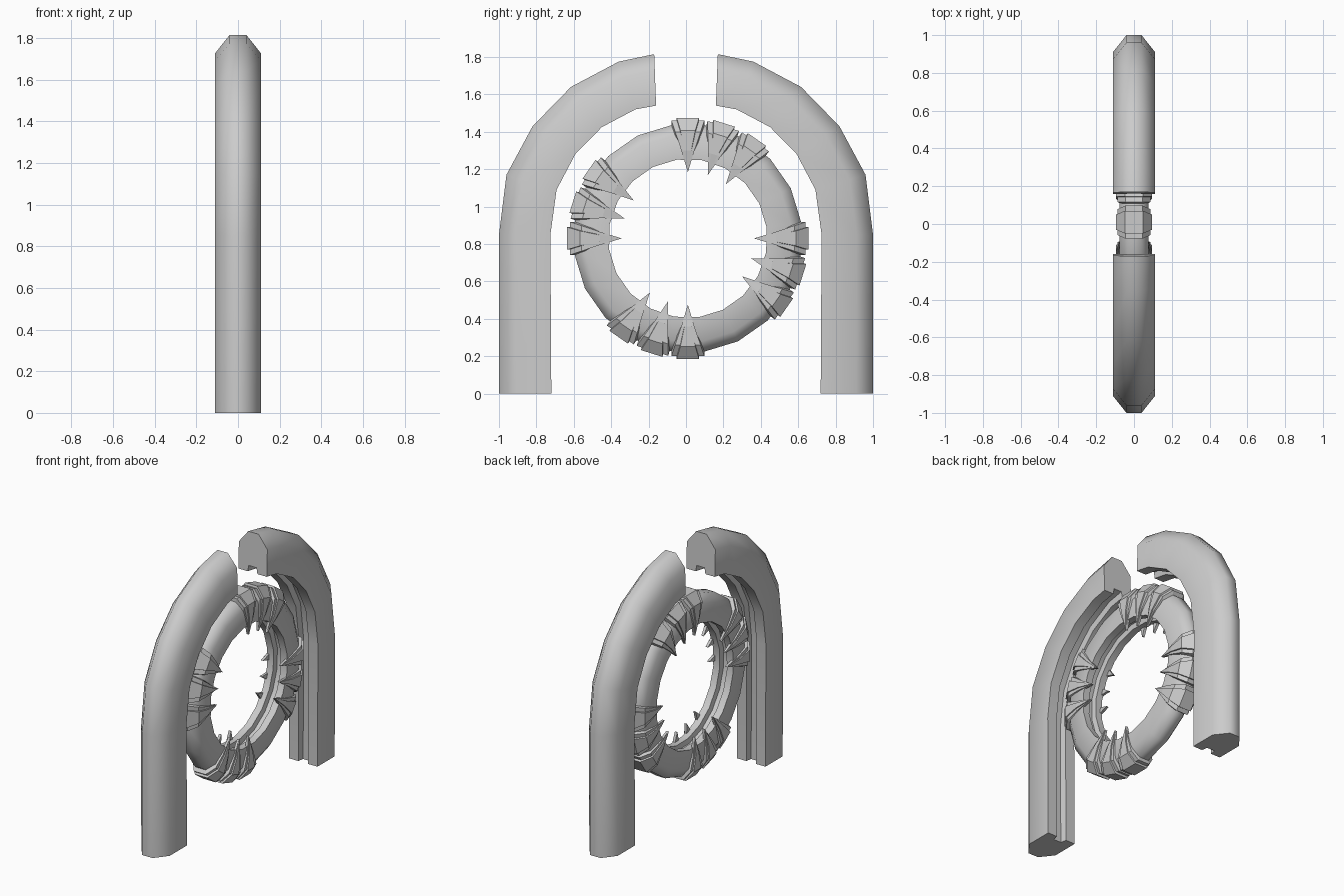
import bpy, bmesh
from math import cos, sin, radians

if "Cube" in bpy.data.objects:
    bpy.data.objects.remove(bpy.data.objects["Cube"])


def loft(bm, rings, closed=False):
    """Join a row of equal vertex loops; cap the ends unless closed."""
    loops = [[bm.verts.new(p) for p in ring] for ring in rings]
    n = len(loops[0])
    for i in range(len(loops) if closed else len(loops) - 1):
        a, b = loops[i], loops[(i + 1) % len(loops)]
        for j in range(n):
            k = (j + 1) % n
            bm.faces.new((a[j], a[k], b[k], b[j]))
    if not closed:
        bm.faces.new(loops[0])
        bm.faces.new(loops[-1])


def finish(bm, name, angle=None):
    bmesh.ops.recalc_face_normals(bm, faces=bm.faces[:])
    mesh = bpy.data.meshes.new(name)
    bm.to_mesh(mesh)
    bm.free()
    obj = bpy.data.objects.new(name, mesh)
    bpy.context.collection.objects.link(obj)
    if angle:
        bpy.ops.object.select_all(action='DESELECT')
        obj.select_set(True)
        bpy.context.view_layer.objects.active = obj
        bpy.ops.object.shade_smooth_by_angle(angle=radians(angle))
    return obj


def mirrored(half):
    """Full section from its x > 0 half, listed outer to inner."""
    return half + [(-x, v) for x, v in reversed(half)]


# Arch halves: section (x, inner-to-outer fraction) swept between two outlines
OUTER = [(1, 0), (1, .85), (.96, 1.17), (.82, 1.43), (.615, 1.64), (.36, 1.775), (.17, 1.815)]
INNER = [(.72, 0), (.725, .85), (.692, 1.09), (.592, 1.28), (.45, 1.425), (.27, 1.52), (.16, 1.54)]
ARCH = mirrored([(.04, 1), (.11, .68), (.11, 0), (.038, 0), (.03, .15)])
for name, side in (("arch_right", 1), ("arch_left", -1)):
    bm = bmesh.new()
    loft(bm, [[(x, side * (i[0] + (o[0] - i[0]) * t), i[1] + (o[1] - i[1]) * t) for x, t in ARCH]
              for o, i in zip(OUTER, INNER)])
    finish(bm, name, 55)

# Hanging ring: grooved section (x, radius) revolved in 20 steps
CY, CZ = .01, .83


def polar(x, r, t, a):
    """Point at radius r and tangential offset t for ring angle a."""
    return (x, CY + r * cos(a) - t * sin(a), CZ + r * sin(a) + t * cos(a))


RING = mirrored([(.035, .612), (.077, .555), (.077, .425), (.028, .425), (.022, .46)])
bm = bmesh.new()
loft(bm, [[polar(x, r, 0, radians(8 + 18 * k)) for x, r in RING] for k in range(20)], True)
finish(bm, "ring", 55)

# Claws: tapering straps bent over the ring, each with a raised middle ridge
# outer x, outer r, inner x, inner r, half width
BASE = [(.045, .63, .03, .59, .088), (.088, .57, .07, .54, .068),
        (.088, .47, .065, .47, .035), (.074, .36, .06, .36, .002)]
RIDGE = [(.047, .645, .03, .60, .06), (.096, .578, .07, .55, .040),
         (.096, .47, .065, .47, .018), (.078, .355, .06, .355, .001)]


def strap(bm, half, a):
    full = [(-x, r, -ix, ir, w) for x, r, ix, ir, w in reversed(half)] + half
    loft(bm, [[polar(x, r, -w, a), polar(x, r, w, a), polar(ix, ir, w, a), polar(ix, ir, -w, a)]
              for x, r, ix, ir, w in full])


for g, (start, step) in enumerate(((90, -17.5), (0, -17.5), (270, -17.5), (180, -17.5))):
    for k in range(3):
        bm = bmesh.new()
        for half in (BASE, RIDGE):
            strap(bm, half, radians(start + k * step))
        finish(bm, f"claw_{g + 1}_{k + 1}")
